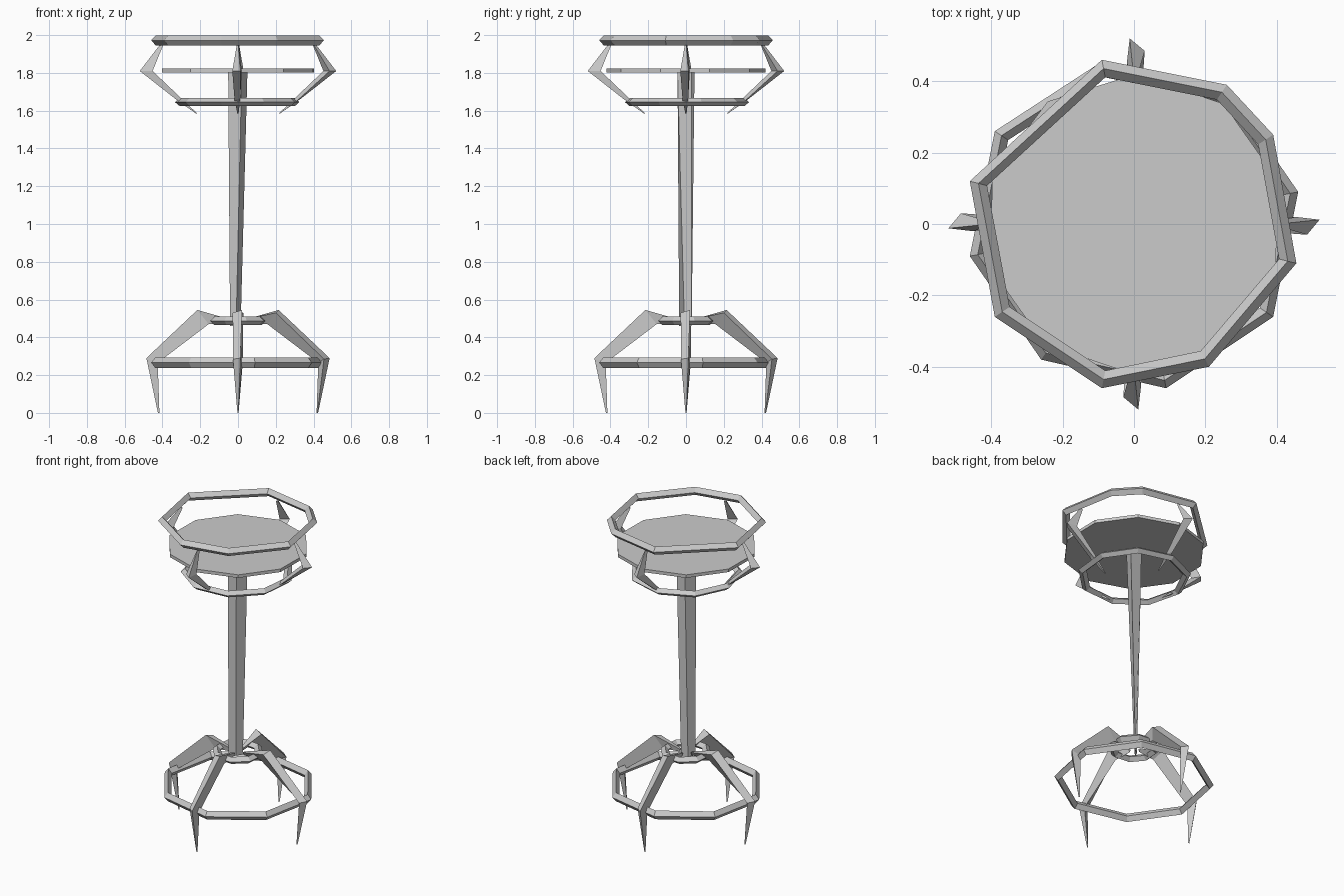
import bpy
from math import cos, sin, pi, hypot

if "Cube" in bpy.data.objects:
    bpy.data.objects.remove(bpy.data.objects["Cube"])


def add_mesh(name, verts, faces):
    me = bpy.data.meshes.new(name)
    me.from_pydata(verts, [], faces)
    me.validate()
    ob = bpy.data.objects.new(name, me)
    bpy.context.collection.objects.link(ob)
    return ob


def loft(name, sections, turn=0.0):
    # skin equal-sized sections of (radial, sideways, height), turned about z
    n = len(sections[0])
    verts = [(r * cos(turn) - t * sin(turn), r * sin(turn) + t * cos(turn), z)
             for s in sections for r, t, z in s]
    faces = [(k * n + i, k * n + (i + 1) % n, (k + 1) * n + (i + 1) % n, (k + 1) * n + i)
             for k in range(len(sections) - 1) for i in range(n)]
    faces += [tuple(reversed(range(n))),
              tuple(range((len(sections) - 1) * n, len(sections) * n))]
    return add_mesh(name, verts, faces)


def ring(name, outline, z, width, height):
    # uneven hoop with a diamond cross-section
    verts, n = [], len(outline)
    for x, y in outline:
        r = hypot(x, y)
        for dr, dz in ((0, 0), (-width / 2, height / 2), (-width, 0), (-width / 2, -height / 2)):
            verts.append((x * (r + dr) / r, y * (r + dr) / r, z + dz))
    faces = [(k * 4 + i, ((k + 1) % n) * 4 + i, ((k + 1) % n) * 4 + (i + 1) % 4,
              k * 4 + (i + 1) % 4) for k in range(n) for i in range(4)]
    return add_mesh(name, verts, faces)


def circle(r, n, start):
    return [(r * cos(start + 2 * pi * i / n), r * sin(start + 2 * pi * i / n)) for i in range(n)]


# Hoops
ring("top_ring", [(.39, .25), (.26, .39), (-.09, .46), (-.46, .12), (-.39, -.26),
                  (-.09, -.46), (.21, -.40), (.455, -.11)], 1.972, .05, .052)
ring("under_ring", circle(.335, 9, .25), 1.645, .05, .042)
ring("lower_ring", [(.46, .09), (.26, .38), (-.09, .455), (-.39, .26), (-.46, -.09),
                    (-.26, -.38), (.09, -.46), (.39, -.26)], .266, .045, .056)
ring("hub_ring", circle(.155, 8, .3), .487, .05, .045)

# Plate
plate = circle(.42, 10, .3)
loft("plate", [[(x, y, 1.803) for x, y in plate], [(x, y, 1.823) for x, y in plate]])

# Pole, narrowing to a thin blade at its foot
loft("pole", [
    [(-.042, -.036, .46), (-.01, -.008, .46), (.014, .03, .46), (-.018, .006, .46)],
    [(-.052, -.03, 1.81), (.02, -.045, 1.81), (.05, .03, 1.81), (-.02, .045, 1.81)]])

# Brackets and legs, four of each
bracket = [
    [(.405, 0, 1.96), (.40, -.006, 1.95), (.395, .005, 1.95)],
    [(.52, .012, 1.81), (.485, -.03, 1.81), (.452, .02, 1.81)],
    [(.335, .012, 1.665), (.315, -.018, 1.655), (.30, .012, 1.665)],
    [(.222, .003, 1.585), (.22, -.003, 1.583), (.218, .003, 1.587)]]
leg = [
    [(.04, .008, .495), (.04, -.008, .495), (.04, 0, .475)],
    [(.215, .022, .545), (.20, -.028, .53), (.155, .01, .47)],
    [(.485, .012, .29), (.455, -.027, .285), (.425, .022, .265)],
    [(.424, .002, 0), (.42, -.003, 0), (.416, .002, 0)]]
for i in range(4):
    loft(f"bracket_{i + 1}", bracket, i * pi / 2)
    loft(f"leg_{i + 1}", leg, i * pi / 2)

# Consistent outward normals
import bmesh
for ob in bpy.context.collection.objects:
    bm = bmesh.new()
    bm.from_mesh(ob.data)
    bmesh.ops.recalc_face_normals(bm, faces=bm.faces)
    bm.to_mesh(ob.data)
    bm.free()
